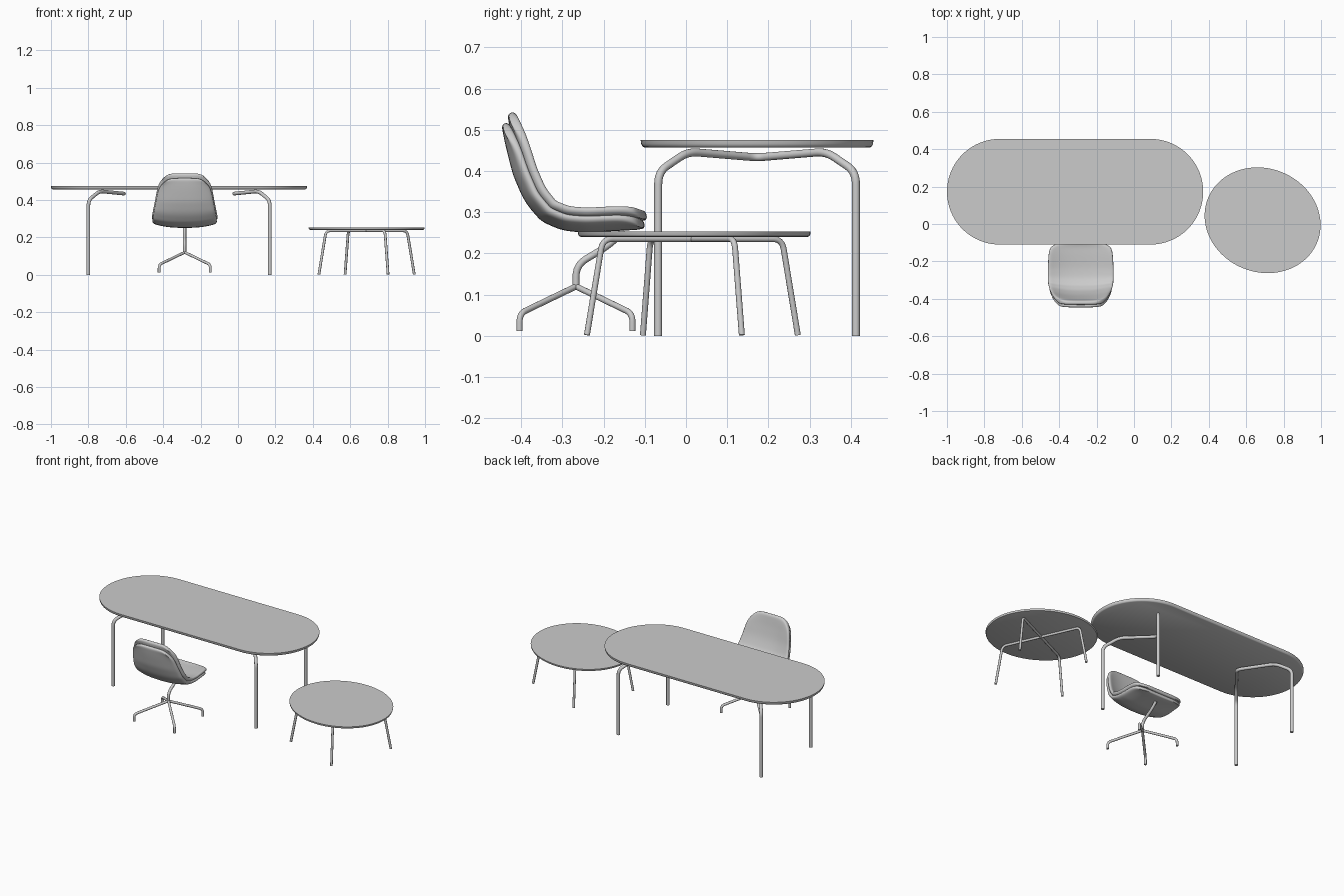
import bpy, bmesh
from math import sin, cos, pi, radians
from mathutils import Vector

if "Cube" in bpy.data.objects:
    bpy.data.objects.remove(bpy.data.objects["Cube"])


def smooth(obj, angle=40):
    bpy.ops.object.select_all(action='DESELECT')
    obj.select_set(True)
    bpy.context.view_layer.objects.active = obj
    bpy.ops.object.shade_smooth_by_angle(angle=radians(angle))


def mesh_object(name, bm):
    bmesh.ops.recalc_face_normals(bm, faces=bm.faces)
    me = bpy.data.meshes.new(name)
    bm.to_mesh(me)
    bm.free()
    obj = bpy.data.objects.new(name, me)
    bpy.context.collection.objects.link(obj)
    return obj


def fillet(points, r, steps=6):
    """Round the inner corners of a path."""
    pts = [Vector(p) for p in points]
    out = [pts[0]]
    for a, b, c in zip(pts, pts[1:], pts[2:]):
        d = min(r, (a - b).length * 0.48, (c - b).length * 0.48)
        p, q = b + (a - b).normalized() * d, b + (c - b).normalized() * d
        for i in range(steps + 1):
            t = i / steps
            out.append(p * (1 - t) ** 2 + b * 2 * t * (1 - t) + q * t * t)
    return out + [pts[-1]]


def tube(name, points, radius, bend):
    pts = fillet(points, bend)
    cu = bpy.data.curves.new(name, 'CURVE')
    cu.dimensions = '3D'
    cu.bevel_depth = radius
    cu.bevel_resolution = 4
    cu.use_fill_caps = True
    sp = cu.splines.new('POLY')
    sp.points.add(len(pts) - 1)
    for s, p in zip(sp.points, pts):
        s.co = (*p, 1)
    obj = bpy.data.objects.new(name, cu)
    bpy.context.collection.objects.link(obj)
    bpy.ops.object.select_all(action='DESELECT')
    obj.select_set(True)
    bpy.context.view_layer.objects.active = obj
    bpy.ops.object.convert(target='MESH')
    smooth(bpy.context.object)


def slab(name, outline, profile):
    """Table top: stack the outline at each (inset, z) of the edge profile."""
    bm = bmesh.new()
    rings = [[bm.verts.new((x, y, z)) for x, y in outline(inset)] for inset, z in profile]
    n = len(rings[0])
    for lo, hi in zip(rings, rings[1:]):
        for i in range(n):
            j = (i + 1) % n
            bm.faces.new((lo[i], lo[j], hi[j], hi[i]))
    bm.faces.new(rings[0][::-1])
    bm.faces.new(rings[-1])
    smooth(mesh_object(name, bm))


# Desk top: stadium shape with an undercut edge
DX, DY, DR = -0.315, 0.1725, 0.2825


def stadium(inset):
    r, out = DR - inset, []
    for side, start in ((1, -pi / 2), (-1, pi / 2)):
        for i in range(41):
            a = start + pi * i / 40
            out.append((DX + side * 0.4025 + r * cos(a), DY + r * sin(a)))
    return out


slab("desk_top", stadium, [(0.009, 0.457), (0.004, 0.460), (0.001, 0.466), (0, 0.475)])

# Desk frames: each one tube, bent inwards to a shallow V
for side, name in ((-1, "left"), (1, "right")):
    leg, knee, mid = DX + side * 0.485, DX + side * 0.425, DX + side * 0.285
    half = [(leg, -0.24, 0), (leg, -0.24, 0.398), (knee, -0.168, 0.447)]
    path = half + [(mid, 0, 0.433)] + [(x, -y, z) for x, y, z in half[::-1]]
    tube("desk_frame_" + name, [(x, y + DY, z) for x, y, z in path], 0.0098, 0.03)

# Coffee table top: slightly turned ellipse
CX, CY = 0.6875, 0.02


def ellipse(inset, turn=radians(-22)):
    a, b, out = 0.315 - inset, 0.277 - inset, []
    for i in range(96):
        t = 2 * pi * i / 96
        x, y = a * cos(t), b * sin(t)
        out.append((CX + x * cos(turn) - y * sin(turn), CY + x * sin(turn) + y * cos(turn)))
    return out


slab("coffee_table_top", ellipse, [(0.007, 0.2405), (0.003, 0.242), (0.001, 0.246), (0, 0.253)])

# Coffee table frames: two crossing tubes with splayed legs
for n, (fx, fy) in enumerate(((0.255, 0.12), (0.115, -0.256))):
    path = [(CX + k * fx, 0.0155 + k * fy, z)
            for k, z in ((-1, 0.002), (-0.85, 0.235), (0.85, 0.235), (1, 0.002))]
    tube(f"coffee_table_frame_{n + 1}", path, 0.0072, 0.025)

# Chair shell and cushion: a dished sheet following the side profile
CHX = -0.285
PROFILE = [(-0.449, 0.515), (-0.438, 0.46), (-0.420, 0.39), (-0.392, 0.325), (-0.352, 0.278),
           (-0.30, 0.255), (-0.24, 0.250), (-0.165, 0.255), (-0.12, 0.257), (-0.094, 0.262)]
WIDTHS = [0.140, 0.146, 0.155, 0.166, 0.172, 0.174, 0.174, 0.171, 0.167, 0.163]


def sample(v):
    """Interpolated (width, y, z) along the profile; extends past its ends."""
    f = v * (len(PROFILE) - 1)
    i = max(0, min(len(PROFILE) - 2, int(f)))
    return Vector((WIDTHS[i], *PROFILE[i])).lerp(Vector((WIDTHS[i + 1], *PROFILE[i + 1])), f - i) \
        if 0 <= f <= len(PROFILE) - 1 else \
        Vector((WIDTHS[i], *PROFILE[i])) + (f - i) * (Vector((WIDTHS[i + 1], *PROFILE[i + 1])) - Vector((WIDTHS[i], *PROFILE[i])))


def sheet(name, offset, thick, v0, v1, grow, dish=0.023, nu=12, nv=22):
    bm = bmesh.new()
    layers = []
    for h in (offset, offset + thick):
        grid = []
        for j in range(nv + 1):
            row = []
            for i in range(nu + 1):
                a, b = 2 * i / nu - 1, 2 * j / nv - 1
                s, t = a * (1 - 0.2 * b ** 8), b * (1 - 0.10 * a ** 6)
                v = v0 + (v1 - v0) * (t + 1) / 2
                w, y, z = sample(v)
                d = sample(v + 0.05) - sample(v - 0.05)
                nrm = Vector((d.z * -1, d.y)).normalized()
                k = h + dish * abs(a) ** 2.5 * (1 - b ** 6)
                row.append(bm.verts.new((CHX + s * (w + grow), y + nrm.x * k, z + nrm.y * k)))
            grid.append(row)
        layers.append(grid)
    lo, hi = layers
    for g in layers:
        for j in range(nv):
            for i in range(nu):
                bm.faces.new((g[j][i], g[j][i + 1], g[j + 1][i + 1], g[j + 1][i]))
    rim = [(0, i) for i in range(nu)] + [(j, nu) for j in range(nv)] \
        + [(nv, i) for i in range(nu, 0, -1)] + [(j, 0) for j in range(nv, 0, -1)]
    for (j, i), (q, p) in zip(rim, rim[1:] + rim[:1]):
        bm.faces.new((lo[j][i], lo[q][p], hi[q][p], hi[j][i]))
    obj = mesh_object(name, bm)
    sub = obj.modifiers.new("round", 'SUBSURF')
    sub.levels = sub.render_levels = 2
    for p in obj.data.polygons:
        p.use_smooth = True


sheet("chair_shell", 0.0, 0.021, 0.0, 0.98, -0.001)
sheet("chair_cushion", 0.019, 0.023, -0.045, 1.02, 0.003)

# Chair base: cranked stem and four legs on the diagonals
HY = -0.267
tube("chair_stem", [(CHX, HY, 0.112), (CHX, HY, 0.172), (CHX, -0.19, 0.218), (CHX, -0.15, 0.255)], 0.0085, 0.035)
for n, (sx, sy) in enumerate(((1, 1), (1, -1), (-1, 1), (-1, -1))):
    path = [(CHX + sx * r, HY + sy * r, z)
            for r, z in ((0, 0.12), (0.137, 0.054), (0.137, 0.012))]
    tube(f"chair_leg_{n + 1}", path, 0.0075, 0.025)
